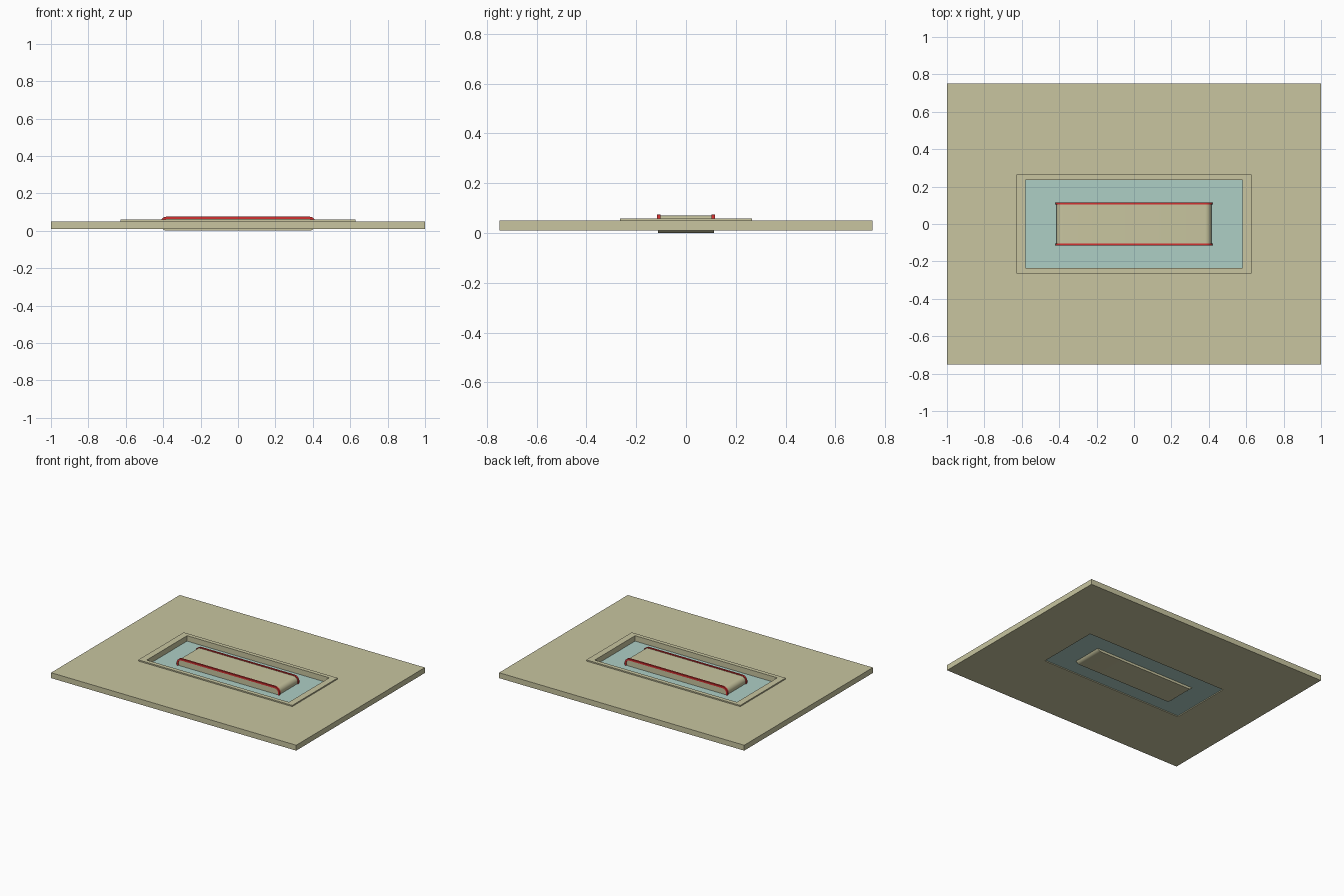
import bpy, bmesh, math

if "Cube" in bpy.data.objects:
    bpy.data.objects.remove(bpy.data.objects["Cube"])

def mat(name, col):
    m = bpy.data.materials.new(name)
    m.diffuse_color = (*col, 1)
    m.use_nodes = True
    m.node_tree.nodes["Principled BSDF"].inputs["Base Color"].default_value = m.diffuse_color
    return m

SAND = mat("sand", (0.58, 0.56, 0.35))
TEAL = mat("teal", (0.42, 0.62, 0.56))
RED = mat("red", (0.65, 0.03, 0.03))

def finish(name, bm, m, smooth=False):
    bmesh.ops.recalc_face_normals(bm, faces=bm.faces)
    me = bpy.data.meshes.new(name)
    bm.to_mesh(me)
    bm.free()
    me.materials.append(m)
    ob = bpy.data.objects.new(name, me)
    bpy.context.collection.objects.link(ob)
    if smooth:
        bpy.ops.object.select_all(action='DESELECT')
        ob.select_set(True)
        bpy.context.view_layer.objects.active = ob
        bpy.ops.object.shade_smooth_by_angle(angle=math.radians(35))
    return ob

def ring(name, outer, inner, z0, z1, m):
    """Rectangular plate with a rectangular opening."""
    bm = bmesh.new()
    signs = [(-1, -1), (1, -1), (1, 1), (-1, 1)]
    loops = [[bm.verts.new((sx * hx, sy * hy, z)) for sx, sy in signs]
             for (hx, hy), z in ((outer, z0), (outer, z1), (inner, z1), (inner, z0))]
    for k in range(4):
        a, b = loops[k], loops[(k + 1) % 4]
        for i in range(4):
            j = (i + 1) % 4
            bm.faces.new((a[i], a[j], b[j], b[i]))
    return finish(name, bm, m)

def extrude_y(name, profile, y0, y1, m):
    """Extrude an x-z outline along y."""
    bm = bmesh.new()
    f = bm.faces.new([bm.verts.new((x, y0, z)) for x, z in profile])
    r = bmesh.ops.extrude_face_region(bm, geom=[f])
    for v in r["geom"]:
        if isinstance(v, bmesh.types.BMVert):
            v.co.y = y1
    return finish(name, bm, m, True)

CX, CZ, N = 0.38, 0.035, 16

def arch(r, low):
    """Rounded path from right end over the top to the left end."""
    half = [(CX + r * math.cos(a), CZ + r * math.sin(a))
            for a in [low + (math.pi / 2 - low) * i / N for i in range(N + 1)]]
    return half + [(-x, z) for x, z in reversed(half)]

# Floor slab, raised curb around the opening, recessed pit sheet
HOLE = (0.58, 0.235)
ring("floor_slab", (1.0, 0.75), HOLE, 0.01, 0.05, SAND)
ring("opening_curb", (0.628, 0.265), HOLE, 0.05, 0.059, SAND)
ring("pit_sheet", HOLE, (0.40, 0.105), 0.017, 0.019, TEAL)

# Belt body with half-round ends
extrude_y("belt_body", arch(0.035, -math.pi / 2), -0.112, 0.112, SAND)

# Red edge strips following the belt over its top
outer, inner = arch(0.040, -0.45), arch(0.027, -0.45)
for side, name in ((-1, "front"), (1, "back")):
    extrude_y(name + "_edge_strip", outer + inner[::-1], side * 0.103, side * 0.116, RED)
